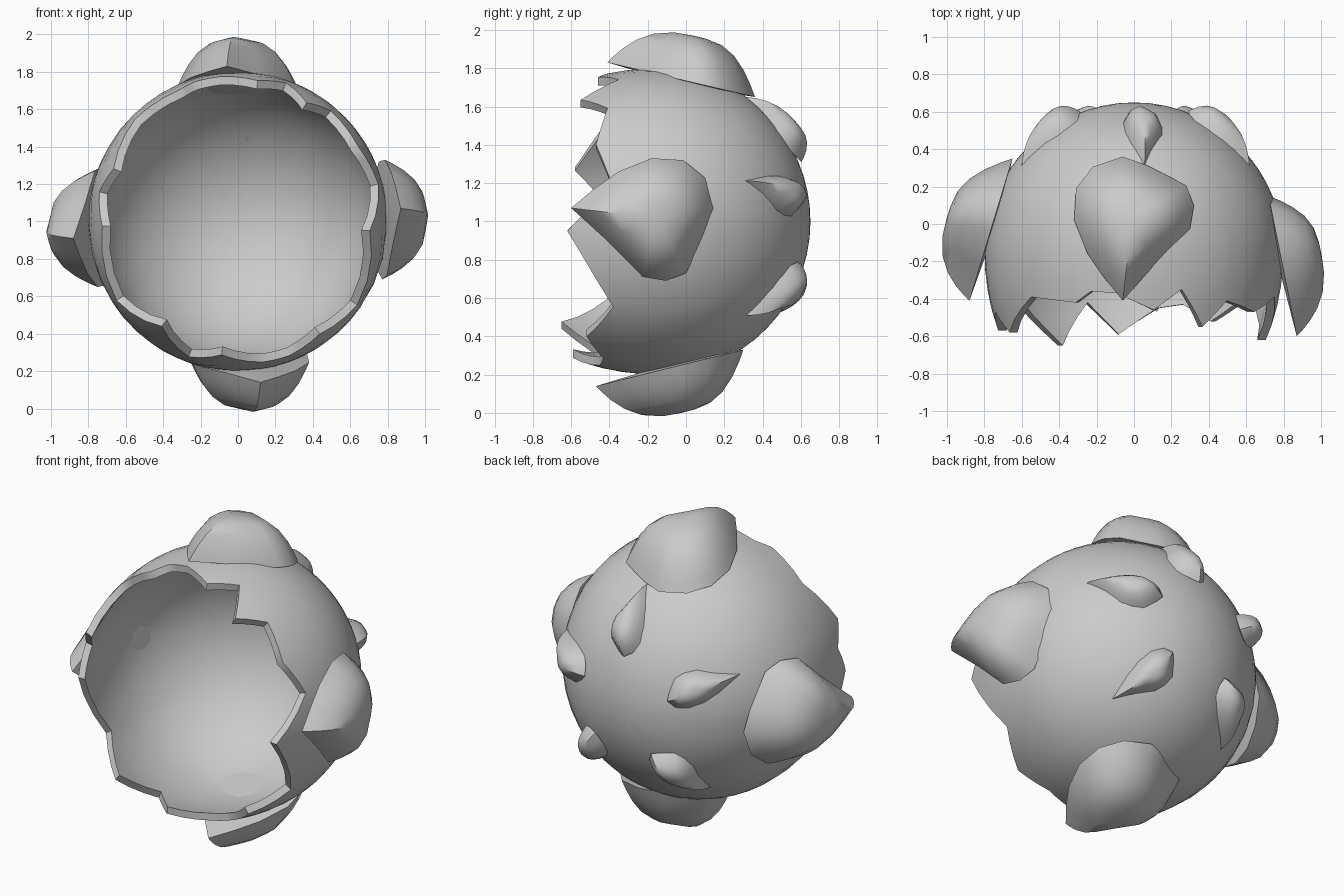
import bpy, bmesh
from math import sin, cos, asin, pi, radians
from mathutils import Vector

if "Cube" in bpy.data.objects:
    bpy.data.objects.remove(bpy.data.objects["Cube"])

C = Vector((0, -0.15, 1.0))      # shell centre
BACK = Vector((0, 1, 0))


def finish(name, bm, angle):
    bmesh.ops.recalc_face_normals(bm, faces=bm.faces)
    me = bpy.data.meshes.new(name)
    bm.to_mesh(me)
    bm.free()
    ob = bpy.data.objects.new(name, me)
    bpy.context.collection.objects.link(ob)
    bpy.ops.object.select_all(action='DESELECT')
    ob.select_set(True)
    bpy.context.view_layer.objects.active = ob
    bpy.ops.object.shade_smooth_by_angle(angle=radians(angle))
    return ob


# Broken shell: revolved bowl whose open edge follows a zigzag (angle, y)
RIM = [(-4, -.62), (15, -.39), (32, -.47), (50, -.41), (60, -.55), (71, -.35),
       (82, -.46), (97, -.37), (107, -.36), (114, -.42), (135, -.39), (157, -.58),
       (168, -.47), (182, -.57), (213, -.40), (234, -.65), (250, -.42), (263, -.59),
       (280, -.45), (291, -.43), (306, -.52), (325, -.38), (356, -.62)]


def build_shell():
    bm = bmesh.new()
    cols = []
    for (a0, y0), (a1, y1) in zip(RIM, RIM[1:]):
        n = 3
        cols += [(a0 + (a1 - a0) * i / n, y0 + (y1 - y0) * i / n) for i in range(n)]
    steps, rims = 18, []
    for R, b in ((.80, 1.0), (.755, .97)):
        pole = bm.verts.new((0, C.y + R, C.z))
        grid = []
        for ang, rim_y in cols:
            th, end = radians(ang), pi / 2 + asin((C.y - rim_y) / b)
            col = []
            for k in range(1, steps + 1):
                phi = end * k / steps
                r = R * sin(phi)
                y = C.y + (R if phi < pi / 2 else b) * cos(phi)
                col.append(bm.verts.new((r * cos(th), y, C.z + r * sin(th))))
            grid.append(col)
        for i, p in enumerate(grid):
            q = grid[(i + 1) % len(grid)]
            bm.faces.new((pole, p[0], q[0]))
            for k in range(steps - 1):
                bm.faces.new((p[k], p[k + 1], q[k + 1], q[k]))
        rims.append([c[-1] for c in grid])
    outer, inner = rims
    for i in range(len(outer)):
        j = (i + 1) % len(outer)
        bm.faces.new((outer[i], outer[j], inner[j], inner[i]))
    finish("broken_shell", bm, 40)


# Teardrop lump: outline (length 0..1, width) domed over a flat base
OUTLINE = [(0, .07), (.16, .17), (.33, .26), (.56, .33), (.78, .32), (.93, .23), (1, .07),
           (.94, -.06), (.8, -.27), (.66, -.31), (.5, -.29), (.25, -.10)]


def lump(name, origin, u, v, w, length, width, height, drop):
    """origin = base point below the tip end; drop = fall of the base towards the back"""
    bm = bmesh.new()
    mid = (.58, .02)

    def at(t, s, h):
        return bm.verts.new(origin + u * (t * length) + v * (s * width) + w * (h - drop * t))

    rings = []
    for s in (1, .93, .82, .66, .46, .22):
        ring = []
        for t, x in OUTLINE:
            p = 2.4 + 1.2 * t
            ring.append(at(mid[0] + (t - mid[0]) * s, mid[1] + (x - mid[1]) * s,
                           height * (1 - s ** p)))
        rings.append(ring)
    n = len(OUTLINE)
    for a, b in zip(rings, rings[1:]):
        for i in range(n):
            j = (i + 1) % n
            bm.faces.new((a[i], a[j], b[j], b[i]))
    top = at(*mid, height)
    base = at(*mid, -.025)
    for i in range(n):
        j = (i + 1) % n
        bm.faces.new((rings[-1][i], rings[-1][j], top))
        bm.faces.new((rings[0][j], rings[0][i], base))
    finish(name, bm, 45)


build_shell()

# Four large lumps: angle, tip y, length, sideways shift, radius at tip, drop, height
for name, ang, y, ln, off, r, drop, h in (
        ("right_lump", 0, -.60, .75, .00, .87, .15, .22),
        ("top_lump", 90, -.41, .77, -.01, .83, .18, .245),
        ("left_lump", 180, -.41, .76, .02, .88, .23, .255),
        ("bottom_lump", 270, -.47, .77, .05, .86, .19, .25)):
    th = radians(ang)
    w = Vector((cos(th), 0, sin(th)))
    v = Vector((-sin(th), 0, cos(th)))
    lump(name, Vector((0, y, 1)) + w * r + v * off, BACK, v, w, ln, 1, h, drop)

# Five small lumps around the back, blunt ends towards the middle
for i, ang in enumerate((83, 17, 155, 231, 309)):
    th, tilt = radians(ang), radians(38)
    rad = Vector((cos(th), 0, sin(th)))
    w = BACK * cos(tilt) + rad * sin(tilt)
    u = BACK * sin(tilt) - rad * cos(tilt)
    lump(f"back_lump_{i + 1}", C + w * .765 - u * .23, u, w.cross(u), w, .45, .33, .115, -.02)
